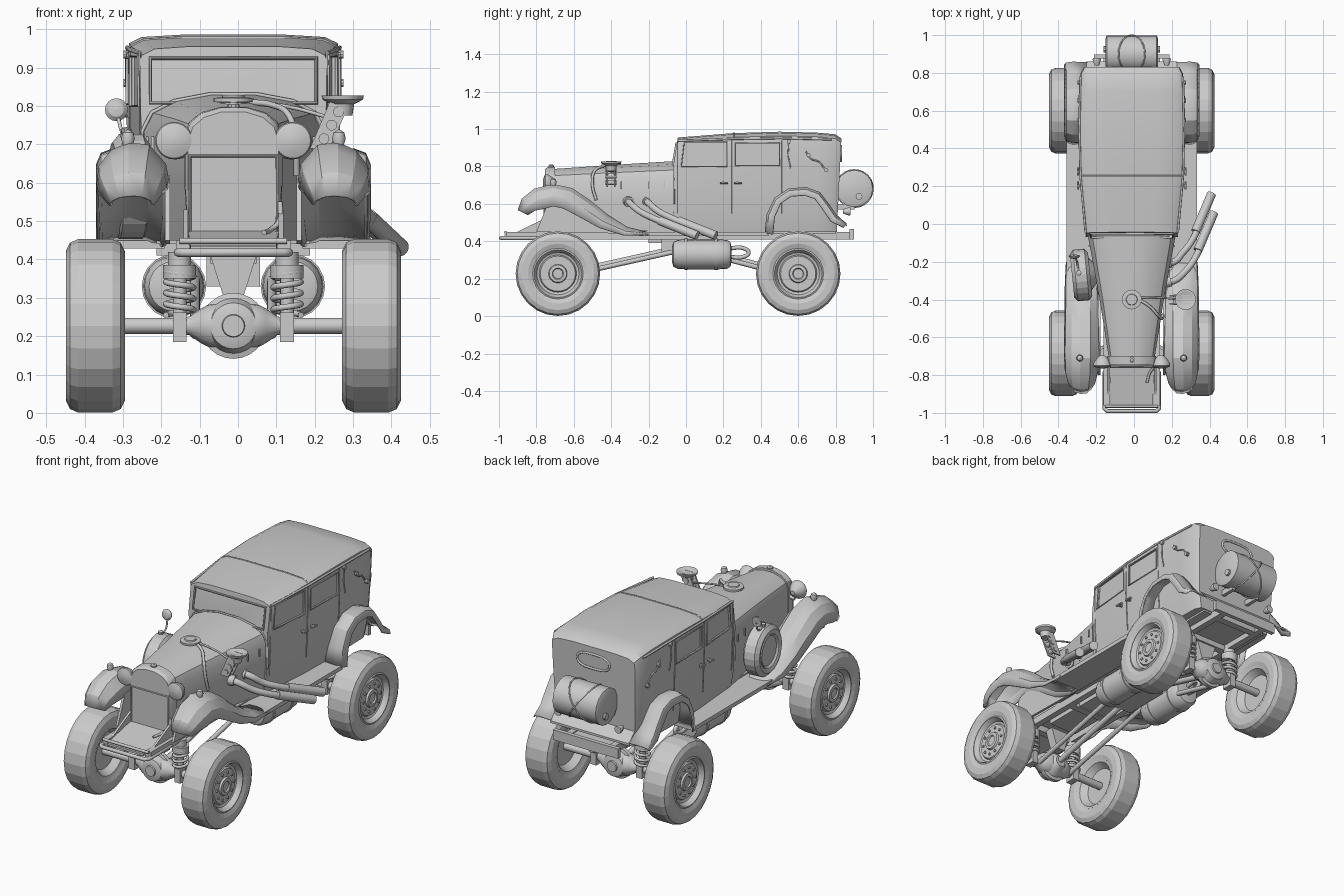
import bpy, bmesh, math
from mathutils import Vector as V

if "Cube" in bpy.data.objects:
    bpy.data.objects.remove(bpy.data.objects["Cube"])

CX = -0.012  # car centre line (exhaust offsets the overall bounds)


def build(name, bm, mirror=False, ang=32, solid=0):
    bmesh.ops.recalc_face_normals(bm, faces=bm.faces)
    me = bpy.data.meshes.new(name)
    bm.to_mesh(me)
    bm.free()
    if ang:
        me.polygons.foreach_set("use_smooth", [True] * len(me.polygons))
        me.set_sharp_from_angle(angle=math.radians(ang))
    ob = bpy.data.objects.new(name, me)
    bpy.context.collection.objects.link(ob)
    ob.location.x = CX
    if solid:
        m = ob.modifiers.new("thickness", 'SOLIDIFY')
        m.thickness, m.offset = solid, 0
    if mirror:
        ob.modifiers.new("mirror", 'MIRROR')
    return ob


def skin(bm, rings, closed=True, caps=True, loop=False):
    vs = [[bm.verts.new(p) for p in r] for r in rings]
    n = len(vs[0])
    for a, b in zip(vs, vs[1:] + (vs[:1] if loop else [])):
        for i in range(n if closed else n - 1):
            j = (i + 1) % n
            bm.faces.new((a[i], a[j], b[j], b[i]))
    if caps and not loop:
        bm.faces.new(vs[0])
        bm.faces.new(vs[-1])


def loft(name, rings, closed=True, caps=True, loop=False, **k):
    bm = bmesh.new()
    skin(bm, rings, closed, caps, loop)
    return build(name, bm, **k)


def lathe(name, prof, org, axis, n=24, loop=False, **k):
    q = V(axis).to_track_quat('Z', 'Y')
    ring = lambda a, r: [V(org) + q @ V((r * math.cos(t), r * math.sin(t), a))
                         for t in (2 * math.pi * i / n for i in range(n))]
    return loft(name, [ring(a, max(r, 0.001)) for a, r in prof], loop=loop, **k)


def rod(name, a, b, r, n=12, **k):
    d = V(b) - V(a)
    return lathe(name, [(0, r), (d.length, r)], a, d, n, **k)


def box(name, lo, hi, **k):
    (x0, y0, z0), (x1, y1, z1) = lo, hi
    r = lambda z: [(x0, y0, z), (x1, y0, z), (x1, y1, z), (x0, y1, z)]
    return loft(name, [r(z0), r(z1)], **k)


def tube(name, pts, r, res=2, bez=False, cyc=False, mirror=False):
    cu = bpy.data.curves.new(name, 'CURVE')
    cu.dimensions, cu.bevel_depth, cu.bevel_resolution, cu.use_fill_caps = '3D', r, res, True
    sp = cu.splines.new('BEZIER' if bez else 'POLY')
    col = sp.bezier_points if bez else sp.points
    col.add(len(pts) - 1)
    for p, c in zip(col, pts):
        p.co = c if bez else (*c, 1)
        if bez:
            p.handle_left_type = p.handle_right_type = 'AUTO'
    sp.resolution_u, sp.use_cyclic_u = 6, cyc
    tmp = bpy.data.objects.new(name + "_path", cu)
    me = bpy.data.meshes.new_from_object(tmp)
    bpy.data.objects.remove(tmp)
    bm = bmesh.new()
    bm.from_mesh(me)
    return build(name, bm, mirror=mirror, ang=50)


def sym(half):  # half section -> full ring
    return half + [(-x, y, z) for x, y, z in reversed(half)]


def lerp(t, tab):
    for (a, u), (b, v) in zip(tab, tab[1:]):
        if t <= b:
            return u + (v - u) * max(0, (t - a) / (b - a))
    return tab[-1][1]


# cabin: sections from windscreen to back panel
wide = lambda y: lerp(y, [(-.06, .24), (.25, .268), (.5, .274), (.79, .268), (.82, .25)])
lean = lambda z: -.07 + .17 * max(0, z - .8)


def cab_ring(y, zt, front=False):
    w = wide(y)
    prof = [(w * .9, .45), (w * .97, .55), (w, .72), (w + .002, .79), (w + .004, .92),
            (w - .002, zt - .022), (w - .035, zt - .006), (w * .5, zt)]
    return sym([(x, lean(z) if front else y - (.02 * (.83 - z) / .4 if y > .78 else 0), z) for x, z in prof])


cab = loft("cabin", [cab_ring(-.06, .955, True), cab_ring(.06, .963), cab_ring(.25, .978),
                     cab_ring(.5, .986), cab_ring(.7, .981), cab_ring(.79, .972), cab_ring(.825, .95)])
# window recesses cut into the cabin
WIN = [[(-.025, .8), (.22, .8), (.22, .93), (-.01, .93)], [(.265, .805), (.5, .805), (.5, .925), (.265, .925)]]
SCREEN = [(-.216, .808), (.216, .808), (.216, .925), (-.216, .925)]
bm = bmesh.new()
for s in (1, -1):
    for w in WIN:
        skin(bm, [[(s * (wide(y) + d), y, z) for y, z in w] for d in (-.008, .05)])
skin(bm, [[(x, lean(z) + d, z) for x, z in SCREEN] for d in (.01, -.06)])
cut = build("window_cutter", bm)
mod = cab.modifiers.new("cut", 'BOOLEAN')
mod.operation, mod.object, mod.solver = 'DIFFERENCE', cut, 'EXACT'
dg = bpy.context.evaluated_depsgraph_get()
cab.data = bpy.data.meshes.new_from_object(cab.evaluated_get(dg))
cab.modifiers.clear()
bpy.data.objects.remove(cut)
cab.data.set_sharp_from_angle(angle=math.radians(32))

# cabin trim
for i, w in enumerate(WIN):
    tube(f"window_frame_{i}", [(wide(y) + .003, y, z) for y, z in w], .004, cyc=True, mirror=True)
tube("windscreen_frame", [(x, lean(z) - .002, z) for x, z in SCREEN], .006, cyc=True)
tube("roof_rail", [(wide(y) + .003, y, z) for y, z in ((-.045, .938), (.25, .948), (.5, .952), (.78, .945))], .006, mirror=True)
tube("roof_seam", [(x, .255, z) for x, _, z in sym([(.267, 0, .955), (.234, 0, .972), (.134, 0, .978)])], .004)
for y in (-.045, .243, .51):
    tube("door_seam", [(wide(y) * .97 + .001, y, .55), (wide(y) + .001, y, .72), (wide(y) + .003, y, .94)], .003, mirror=True)
for y in (.2, .275):
    rod("door_handle", (.285, y - .018, .712), (.285, y + .025, .712), .006, 8, mirror=True)
    rod("handle_post", (.25, y, .712), (.285, y, .712), .008, 8, mirror=True)
tube("landau_iron", [(.279, .55, .935), (.279, .545, .86), (.278, .56, .79)], .003, mirror=True)
tube("landau_cord", [(.277, .64, .88), (.277, .67, .84), (.275, .71, .825), (.273, .74, .79)], .004, bez=True, mirror=True)
for y, z in ((.55, .935), (.655, .86), (.75, .78)):
    rod("roof_stud", (.26, y, z), (.287, y, z), .011, 10, mirror=True)
tube("rear_window_frame", [(.1 * math.copysign(abs(math.cos(t)) ** .6, math.cos(t)), .829, .87 + .04 * math.sin(t))
                           for t in (math.tau * i / 20 for i in range(20))], .006, cyc=True)


# bonnet and radiator
def hood_ring(y, w, zs, zt, zb=.45):
    return sym([(w * .93, y, zb), (w, y, zs - .12), (w, y, zs), (w * .9, y, zs + (zt - zs) * .5),
                (w * .65, y, zs + (zt - zs) * .82), (w * .25, y, zt)])


loft("bonnet", [hood_ring(-.73, .118, .715, .785), hood_ring(-.4, .17, .725, .808), hood_ring(-.04, .236, .735, .83)])
loft("radiator_shell", [hood_ring(-.755, .118, .705, .785, .46), hood_ring(-.74, .126, .715, .796, .46),
                        hood_ring(-.7, .128, .72, .798, .46)])
tube("grille_frame", [(x, -.757, z) for x, z in ((-.113, .465), (.113, .465), (.113, .67), (-.113, .67))], .005, cyc=True)
tube("bonnet_joint", sym([(.24, -.065, .6), (.238, -.065, .735), (.213, -.065, .783), (.155, -.065, .813), (.06, -.065, .831)]), .005)
lathe("bonnet_cap", [(0, .035), (.014, .035), (.016, .052), (.026, .052), (.028, .03), (.034, .028), (.034, 0)], (0, -.4, .795), (0, 0, 1))
lathe("radiator_cap", [(0, .016), (.014, .016), (.02, .008)], (0, -.72, .79), (0, 0, 1), 10)
for y in (-.35, -.2, -.12):
    w = lerp(y, [(-.73, .118), (-.04, .236)])
    box("bonnet_latch", (w - .01, y, .68), (w + .006, y + .008, .72), mirror=True)
lathe("headlight", [(0, .012), (.02, .033), (.04, .046), (.055, .049), (.06, .046), (.068, .025), (.07, 0)], (.155, -.695, .71), (0, -1, 0), mirror=True)
tube("headlight_bracket", [(.1, -.715, .68), (.155, -.715, .67)], .01, mirror=True)


# fenders: cross-section swept along a side profile
def fender(name, path, sect):
    rings = []
    for i, (y, z, c, h, k) in enumerate(path):
        a, b = path[max(i - 1, 0)], path[min(i + 1, len(path) - 1)]
        t = V((b[0] - a[0], b[1] - a[1])).normalized()
        rings.append([(c + u * h, y - t.y * d * k, z + t.x * d * k) for u, d in sect])
    return loft(name, rings, closed=False, caps=False, mirror=True, solid=.008, ang=25)


fender("front_fender", [(-.885, .56, .265, .055, .5), (-.86, .612, .265, .075, .8), (-.8, .655, .264, .088, 1),
                        (-.71, .677, .262, .092, 1), (-.62, .658, .262, .092, 1), (-.53, .6, .262, .092, .9),
                        (-.43, .525, .262, .09, .7), (-.32, .465, .265, .086, .4), (-.2, .442, .265, .08, .1)],
       [(-1, -.08), (-.9, -.03), (-.45, .018), (.1, .025), (.6, .005), (.93, -.035), (1, -.09)])
fender("rear_fender", [(.43, .44, .295, .06, 1), (.44, .54, .295, .06, 1), (.48, .625, .295, .06, 1), (.55, .673, .295, .06, 1),
                       (.64, .68, .295, .06, 1), (.71, .655, .295, .06, 1), (.76, .59, .295, .06, 1), (.8, .53, .295, .06, 1),
                       (.855, .49, .295, .06, .6)], [(-1, 0), (.3, .006), (.8, -.005), (1, -.035)])
loft("fender_skirt", [[(x, y, z) for y, z in ((-.8, .45), (-.74, .6), (-.66, .62), (-.54, .57), (-.4, .5), (-.25, .44))]
                      for x in (.165, .178)], mirror=True)
box("running_board", (.18, -.25, .428), (.345, .44, .45), mirror=True)
lathe("marker_light", [(0, .012), (.02, .018), (.036, .014), (.044, 0)], (.275, -.71, .695), (0, 0, 1), 12, mirror=True)

# frame, nose apron, bumper, tail
box("frame_rail", (.115, -.96, .41), (.15, .89, .45), mirror=True)
for y in (-.72, -.4, -.1, .3, .55, .8):
    box("crossmember", (-.13, y, .41), (.13, y + .04, .445))
box("floor", (-.2, -.3, .44), (.2, .8, .458))
tube("bumper_tube", [(-.145, -.78, .418), (-.145, -.975, .418), (-.13, -.99, .418), (.13, -.99, .418), (.145, -.975, .418), (.145, -.78, .418)], .011)
loft("nose_apron", [[(-x, y, z), (x, y, z), (x, y, z - .012), (-x, y, z - .012)] for x, y, z in ((.112, -.97, .435), (.118, -.75, .475))])
loft("nose_brace", [[(x, -.965, .42), (x, -.74, .53), (x, -.74, .42)] for x in (.118, .13)], mirror=True)
tube("nose_crossbar", [(-.14, -.965, .448), (.14, -.965, .448)], .008)
box("tail_board", (-.2, .875, .41), (.2, .898, .465))
loft("tail_apron", [[(-.24, y, z), (.24, y, z), (.24, y, z - .012), (-.24, y, z - .012)] for y, z in ((.79, .56), (.86, .49))])
lathe("tail_lamp", [(0, .012), (.03, .022), (.04, .02)], (.185, .84, .56), (0, 1, 0), 12, mirror=True)

# luggage roll with crossed straps
lathe("luggage_roll", [(-.138, .085), (-.132, .099), (.132, .099), (.138, .085)], (0, .9, .682), (1, 0, 0), 16)
for s in (1, -1):
    tube("luggage_strap", [(s * .07 * math.sin(t), .9 + .1 * math.cos(t), .682 + .1 * math.sin(t))
                           for t in (math.tau * i / 24 for i in range(24))], .004, cyc=True)
    rod("roll_knob", (s * .137, .925, .64), (s * .15, .925, .64), .018, 10)
box("luggage_bracket", (.07, .79, .57), (.09, .9, .6), mirror=True)

# wheels, axles, springs
for end, y in (("front", -.685), ("rear", .6)):
    c, z = (.36, y, .227), .227
    d = -1 if end == "front" else 1
    lathe(end + "_tyre", [(-.068, .135), (-.077, .16), (-.077, .195), (-.066, .217), (-.045, .226), (.045, .226), (.066, .217),
                          (.077, .195), (.077, .16), (.068, .135)], c, (1, 0, 0), 24, loop=True, mirror=True, ang=0)
    lathe(end + "_rim", [(-.03, .03), (-.03, .1), (-.066, .125), (-.07, .14), (.066, .14), (.072, .128), (.06, .12), (.045, .113), (.04, .1),
                         (.05, .094), (.05, .05), (.06, .046), (.062, .03), (.055, .026), (.055, 0)], c, (1, 0, 0), 24, mirror=True)
    for i in range(10):
        t = math.tau * i / 10
        p = (.4, y + .073 * math.cos(t), z + .073 * math.sin(t))
        rod("wheel_bolt", p, (.417, p[1], p[2]), .007, 6, mirror=True)
    rod(end + "_axle", (.02, y, z), (.345, y, z), .021, mirror=True)
    lathe(end + "_axle_cone", [(0, .06), (.04, .058), (.065, .045), (.095, .024), (.12, .022)], (.02, y, z), (1, 0, 0), 16, mirror=True)
    lathe(end + "_differential", [(-.07, .03), (-.04, .055), (-.015, .07), (-.01, .086), (.012, .086), (.016, .072), (.055, .06), (.06, .046),
                                  (.062, .03), (.07, .028), (.07, 0)], (0, y, z), (0, d, 0))
    tube(end + "_spring", [(.14 + .036 * math.cos(t), y + .036 * math.sin(t), .255 + .115 * t / (8 * math.pi))
                           for t in (math.tau * i / 14 for i in range(57))], .008, mirror=True)
    lathe(end + "_damper", [(0, .018), (.12, .018), (.12, .043), (.155, .043), (.155, .03), (.19, .03)], (.14, y, .23), (0, 0, 1), 16, mirror=True)
    box(end + "_spring_seat", (.122, y - .03, .185), (.158, y + .03, .262), mirror=True)
    rod(end + "_drive_shaft", (0, y - d * .05, .23), (0, d * .1, .35), .016)
    rod(end + "_trailing_arm", (.1, y, .205), (.1, d * .06, .345), .013, mirror=True)
    loft(end + "_axle_bracket", [[(-.06, yy, .41), (.06, yy, .41), (.025, yy, .3), (-.025, yy, .3)] for yy in (y - d * .07, y - d * .02)])

# gearbox, sump, side tanks
box("gearbox", (-.07, -.13, .33), (.07, .14, .44))
box("engine_sump", (-.085, -.6, .415), (.085, -.17, .46))
box("sump_plug_plate", (-.06, -.2, .39), (.06, -.13, .42))
lathe("side_tank", [(-.075, .04), (-.068, .065), (-.045, .077), (.0, .08), (.17, .08), (.22, .077), (.238, .065), (.243, .04)],
      (.155, 0, .33), (0, 1, 0), 20, mirror=True)
for y in (.0, .16):
    lathe("tank_band", [(-.008, .08), (-.008, .084), (.008, .084), (.008, .08)], (.155, y, .33), (0, 1, 0), 20, mirror=True)
tube("tank_pipe", [(.155, .22, .36), (.155, .31, .362), (.155, .335, .34), (.155, .31, .318), (.155, .22, .318)], .011, bez=True, mirror=True)

# side exhausts on the right
for dy in (0, .1):
    dx = -dy * .12
    p = [(.17, -.31 + dy, .615), (.225, -.3 + dy, .605), (.28 + dx, -.255 + dy, .565), (.33 + dx, -.19 + dy, .53), (.385 + dx, -.07 + dy, .48)]
    tube("exhaust_pipe", p, .018, 3, bez=True)
    rod("exhaust_muffler", (.35 + dx, -.14 + dy, .51), (.435 + dx, .06 + dy, .43), .024, 16)
    rod("exhaust_flange", (.17, -.312 + dy, .615), (.205, -.303 + dy, .61), .028, 12)

# intake stack on the right
for y0 in (-.425, -.385):
    loft("intake_bracket", [[(.2, y, .69), (.25, y, .69), (.31, y, .82), (.255, y, .82)] for y in (y0, y0 + .008)])
for x, z in ((.236, .715), (.256, .75), (.274, .785)):
    rod("bracket_tube", (x, -.43, z), (x, -.372, z), .014, 12)
lathe("intake_bell", [(-.03, .025), (0, .03), (.012, .053), (.022, .055), (.022, .045), (.014, .03), (.014, 0)], (.285, -.4, .805), (0, 0, 1), 20)
tube("intake_hose", [(.04, -.4, .81), (.1, -.44, .803), (.145, -.49, .775), (.162, -.5, .7), (.165, -.48, .62)], .008, bez=True)
tube("intake_line", [(.05, -.39, .812), (.15, -.39, .797), (.25, -.4, .77)], .005, bez=True)
tube("tow_hose", [(.08, -.84, .47), (.1, -.78, .48), (.12, -.762, .5), (.122, -.75, .55)], .007, bez=True)

# spare wheel and mirror on the left
ax, o = (-1, -.1, 0), (-.268, -.27, .59)
lathe("spare_tyre", [(-.04, .09), (-.048, .115), (-.03, .137), (.03, .137), (.048, .115), (.04, .09)], o, ax, 24, loop=True, ang=0)
lathe("spare_cover", [(-.08, .05), (-.04, .095), (.03, .095), (.046, .09), (.036, .08), (.042, .03), (.042, 0)], o, ax)
tube("mirror_arm", [(-.28, -.27, .72), (-.29, -.2, .73), (-.305, -.165, .79)], .005, bez=True)
lathe("mirror", [(0, .028), (.006, .03), (.016, .02), (.02, 0)], (-.305, -.165, .79), (0, -1, .1), 16)
lathe("mirror_base", [(0, .012), (.03, .014), (.036, 0)], (-.28, -.26, .71), (0, 0, 1), 10)
